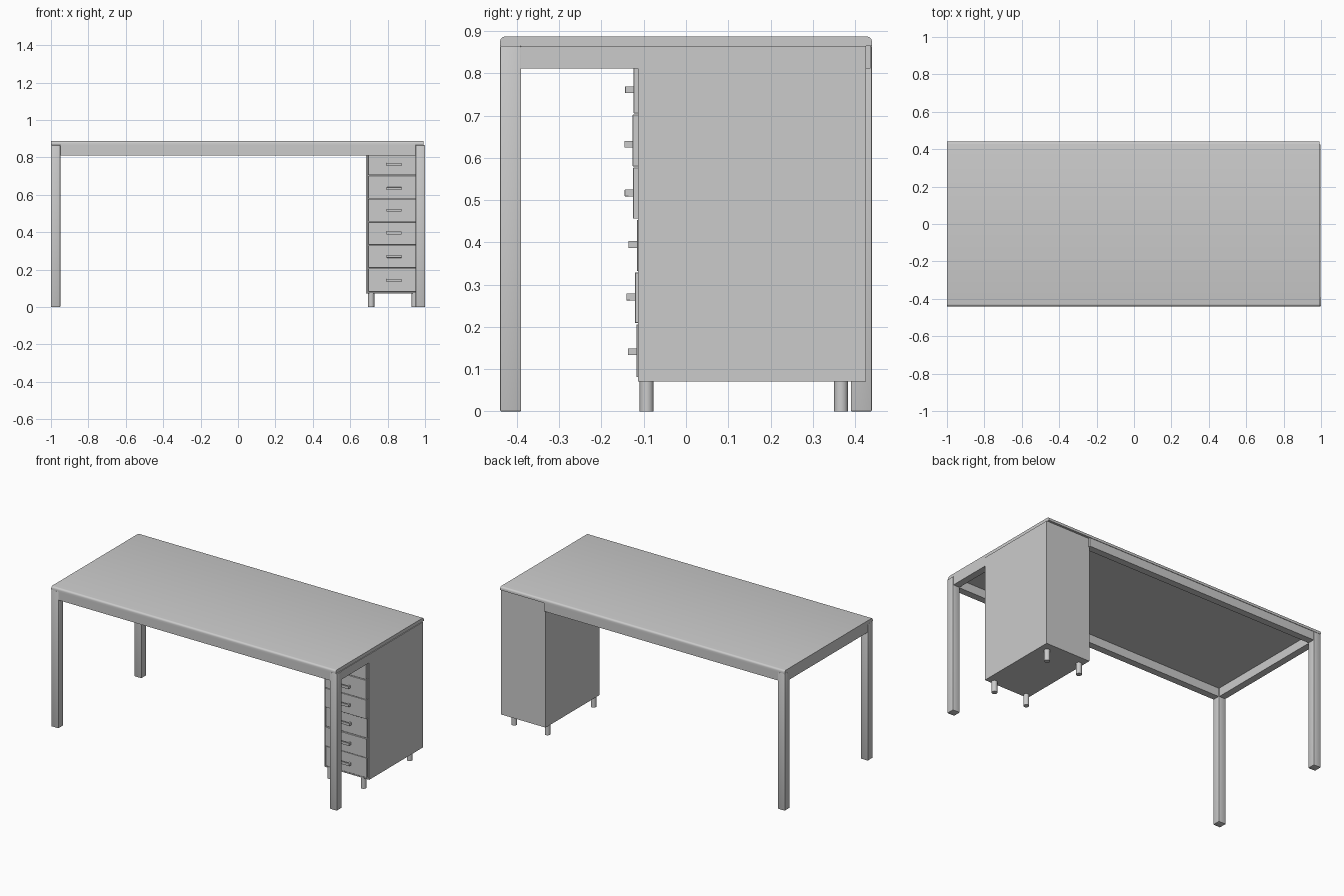
import bpy, bmesh, math

if "Cube" in bpy.data.objects:
    bpy.data.objects.remove(bpy.data.objects["Cube"])


def box(name, x, y, z, bevel=0.0, edges=None, segments=2, open_front=False):
    """Axis-aligned box from (min, max) ranges, with optional edge rounding."""
    bm = bmesh.new()
    bmesh.ops.create_cube(bm, size=1)
    for v in bm.verts:
        for i, (lo, hi) in enumerate((x, y, z)):
            v.co[i] = hi if v.co[i] > 0 else lo
    if open_front:
        bm.normal_update()
        bmesh.ops.delete(bm, geom=[f for f in bm.faces if f.normal.y < -0.9],
                         context='FACES_ONLY')
    if bevel:
        chosen = [e for e in bm.edges if edges is None or edges(e)]
        bmesh.ops.bevel(bm, geom=chosen, offset=bevel, segments=segments,
                        profile=0.5, affect='EDGES')
    mesh = bpy.data.meshes.new(name)
    bm.to_mesh(mesh)
    bm.free()
    obj = bpy.data.objects.new(name, mesh)
    bpy.context.collection.objects.link(obj)
    return obj


def smooth(obj):
    bpy.ops.object.select_all(action='DESELECT')
    obj.select_set(True)
    bpy.context.view_layer.objects.active = obj
    bpy.ops.object.shade_smooth_by_angle(angle=math.radians(40))


# Desk top, long upper edges rounded
TOP = 0.865
smooth(box("desk_top", (-1, 0.993), (-0.44, 0.44), (TOP, 0.887), 0.012,
           lambda e: all(v.co.z > 0.88 for v in e.verts)
           and abs(e.verts[0].co.x - e.verts[1].co.x) > 1, 4))

# Three legs; the cabinet carries the back right corner
LEG = 0.05
for name, x, y in (("front_left_leg", -1, -0.44),
                   ("front_right_leg", 1 - LEG, -0.44),
                   ("back_left_leg", -1, 0.44 - LEG)):
    smooth(box(name, (x, x + LEG), (y, y + LEG), (0, TOP), 0.003))

# Rails under the top
RAIL = (0.811, TOP)
box("front_rail", (-0.95, 0.95), (-0.437, -0.393), RAIL)
box("back_rail", (-0.95, 0.69), (0.393, 0.437), RAIL)
box("left_rail", (-0.997, -0.953), (-0.39, 0.39), RAIL)
box("right_rail", (0.953, 0.997), (-0.39, -0.113), RAIL)

# Cabinet shell, open at the front
shell = box("cabinet", (0.685, 0.998), (-0.113, 0.426), (0.071, TOP), open_front=True)
solid = shell.modifiers.new("panel_thickness", 'SOLIDIFY')
solid.thickness = 0.01
solid.offset = -1

# Drawers, each pulled out slightly differently: bottom, top, front y, handle z
drawers = [(0.081, 0.206, -0.117, 0.141), (0.209, 0.329, -0.121, 0.271),
           (0.332, 0.453, -0.116, 0.395), (0.456, 0.577, -0.125, 0.517),
           (0.580, 0.702, -0.126, 0.632), (0.705, 0.850, -0.124, 0.761)]
for i, (z0, z1, y, hz) in enumerate(drawers, 1):
    box(f"drawer_{i}", (0.696, 0.984), (y, 0.40), (z0, z1), 0.001, segments=1)
    # Bar handle on two posts
    hr = (hz - 0.008, hz + 0.008)
    box(f"drawer_{i}_handle_bar", (0.795, 0.875), (y - 0.020, y - 0.010), hr, 0.001)
    for side, px in (("left", 0.795), ("right", 0.863)):
        box(f"drawer_{i}_handle_{side}_post", (px, px + 0.012), (y - 0.011, y + 0.002), hr)

# Round cabinet feet
for fx, side in ((0.712, "left"), (0.945, "right")):
    for fy, end in ((-0.093, "front"), (0.367, "back")):
        bpy.ops.mesh.primitive_cylinder_add(vertices=24, radius=0.0165, depth=0.073,
                                            location=(fx, fy, 0.0365))
        foot = bpy.context.object
        foot.name = f"{end}_{side}_cabinet_foot"
        smooth(foot)
